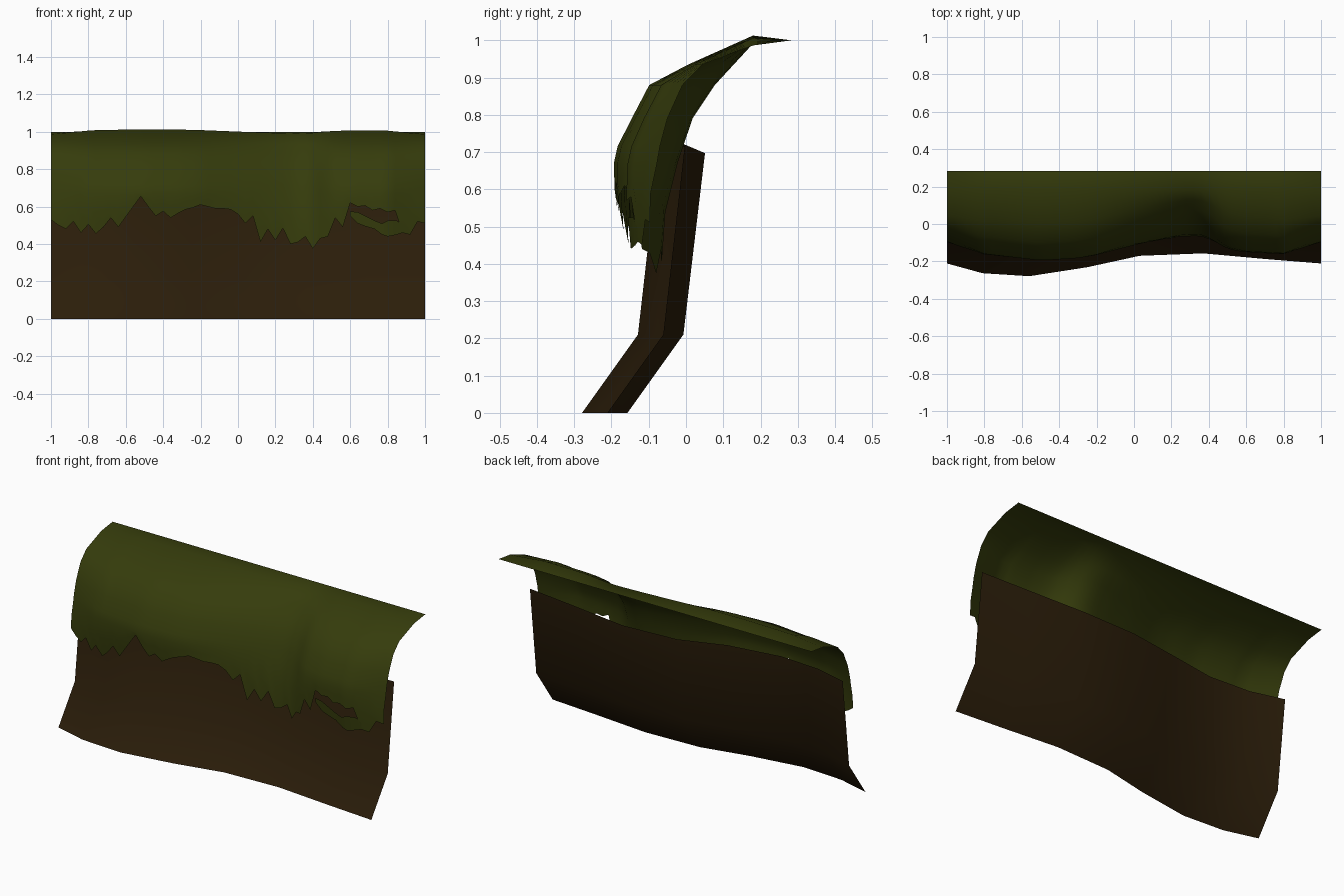
import bpy

if "Cube" in bpy.data.objects:
    bpy.data.objects.remove(bpy.data.objects["Cube"])


def material(name, rgb):
    m = bpy.data.materials.new(name)
    m.diffuse_color = (*rgb, 1)
    m.use_nodes = True
    m.node_tree.nodes["Principled BSDF"].inputs["Base Color"].default_value = m.diffuse_color
    return m


GRASS = material("moss green", (0.036, 0.045, 0.0035))
DIRT = material("dark earth", (0.024, 0.0125, 0.003))


def interp(keys, x):
    """Linear interpolation through (x, value) pairs."""
    for (a, va), (b, vb) in zip(keys, keys[1:]):
        if x <= b:
            f = max(0, (x - a) / (b - a))
            return va + (vb - va) * f
    return keys[-1][1]


def sheet(name, columns, mat):
    """Skin an open sheet from columns (left to right) of points (top to bottom)."""
    n = len(columns[0])
    verts = [p for col in columns for p in col]
    faces = []
    for i in range(len(columns) - 1):
        for j in range(n - 1):
            a, b = i * n + j, (i + 1) * n + j
            faces.append((a, a + 1, b + 1, b))
    me = bpy.data.meshes.new(name)
    me.from_pydata(verts, [], faces)
    me.materials.append(mat)
    for p in me.polygons:
        p.use_smooth = True
    ob = bpy.data.objects.new(name, me)
    bpy.context.scene.collection.objects.link(ob)
    return ob


# Earth bank: one wavy profile swept along x
foot = [(-1, -.211), (-.81, -.263), (-.56, -.279), (-.25, -.231),
        (.03, -.17), (.37, -.157), (.7, -.187), (1, -.211)]
bank = []
for x, y in foot:
    top = interp([(-.279, .72), (-.21, .72), (-.157, .697)], y)
    bank.append([(x, y + .208, top), (x, y + .15, .21), (x, y, 0)])
sheet("earth_bank", bank, DIRT)

# Overhang: how far it bulges along x, and its inner and outer profiles
bulge = [(-1, .33), (-.8, .8), (-.5, 1), (-.3, .93), (-.2, .82), (0, .45),
         (.18, .15), (.3, 0), (.38, .06), (.5, .6), (.6, .72), (.8, .78),
         (1, .33)]
# (z, y at bulge 0, y at bulge 1)
drape = [(.38, -.065, -.165), (.46, -.06, -.175), (.58, -.05, -.192),
         (.67, -.02, -.195), (.715, -.005, -.185), (.79, .02, -.147),
         (.88, .08, -.10), (.935, .13, .005)]
inner = [(z, a) for z, a, b in drape]
outer = [(z, b) for z, a, b in drape]


def end_weight(x):
    return max(0, (abs(x) - .75) / .25)


def drape_point(x, z):
    t = interp(bulge, x)
    a, b = interp(inner, z), interp(outer, z)
    # the upper shoulder is fuller at both ends
    full = interp([(.67, 0), (.79, .015), (.88, .03), (.935, .045)], z)
    return (x, a + (b - a) * t - full * end_weight(x), z)


# Ragged lower edge, one height every 0.04 from left to right
edge = [.53, .50, .48, .52, .46, .505, .455, .49, .54, .49, .545, .60, .655,
        .60, .55, .575, .54, .565, .585, .595, .61, .60, .59, .59, .585, .56,
        .51, .55, .41, .48, .42, .485, .40, .41, .44, .375, .43, .44, .54,
        .49, .62, .60, .605, .58, .59, .57, .58, .46, .45, .52, .51]

turf = []
for i, low in enumerate(edge):
    x = -1 + .04 * i
    t = interp(bulge, x)
    col = [(x, .283, 1.0), (x, .18, .991 + .022 * t - .012 * end_weight(x))]
    col += [drape_point(x, z) for z in (.935, .88, .79, .715, .67)]
    col += [drape_point(x, (low + .67) / 2), drape_point(x, low)]
    turf.append(col)
sheet("turf_overhang", turf, GRASS)

# Torn strip hanging below the split on the right
torn = [(.6, .575, .55), (.64, .57, .51), (.68, .55, .495), (.73, .525, .48),
        (.77, .51, .45), (.8, .525, .44), (.85, .525, .45), (.88, .50, .46)]
sheet("torn_turf", [[drape_point(x, hi), drape_point(x, lo)]
                    for x, hi, lo in torn], GRASS)
